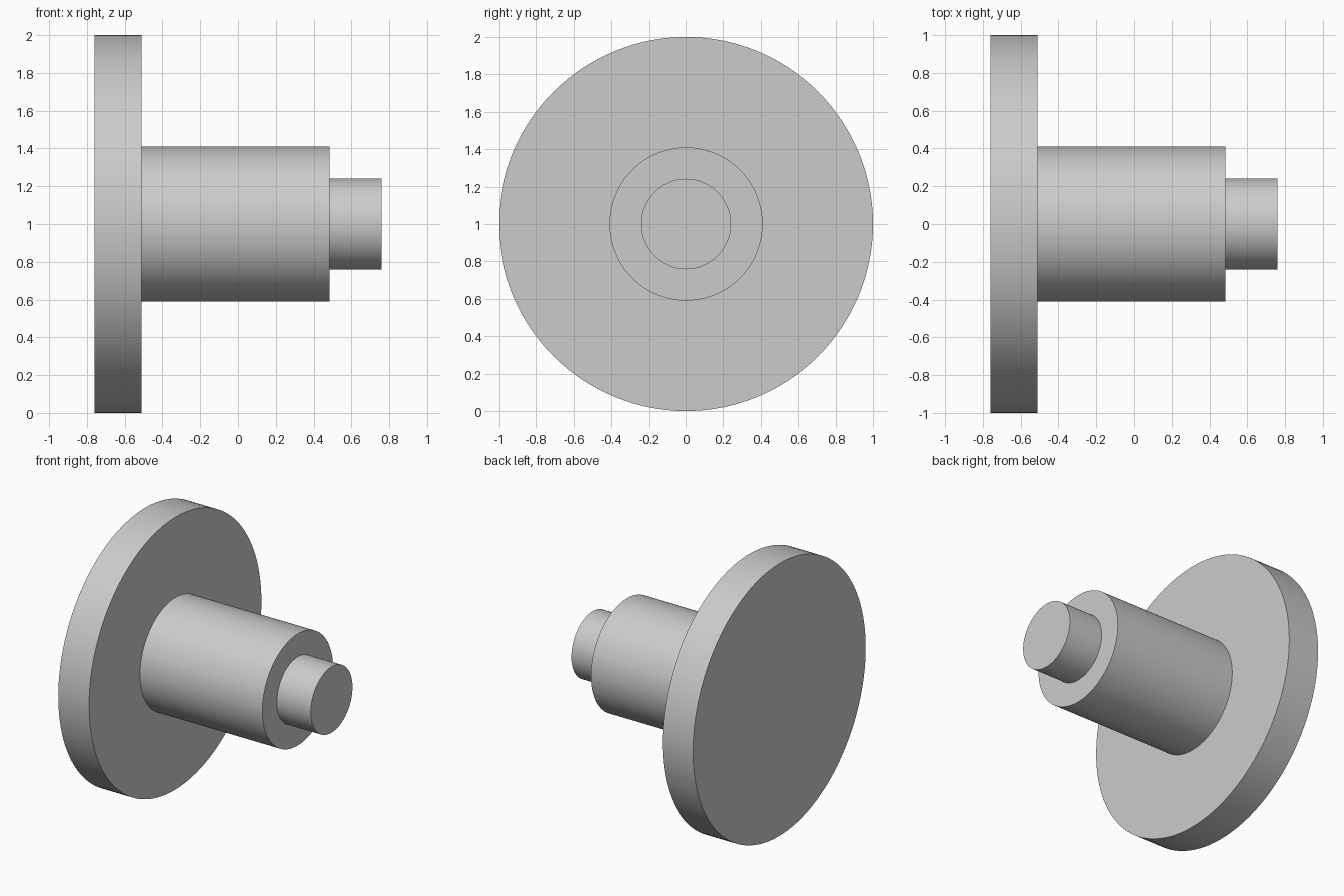
import bpy, bmesh
from math import cos, sin, tau, radians

if "Cube" in bpy.data.objects:
    bpy.data.objects.remove(bpy.data.objects["Cube"])

SIDES = 128
AXIS_Z = 1.0

# Turned profile along x: (x, radius) for the flange, body and end journal
profile = [(-0.76, 1.0), (-0.51, 1.0),
           (-0.51, 0.41), (0.485, 0.41),
           (0.485, 0.242), (0.76, 0.242)]


def turned_part(name, profile):
    bm = bmesh.new()
    rings = [[bm.verts.new((x, r * cos(tau * i / SIDES), AXIS_Z + r * sin(tau * i / SIDES)))
              for i in range(SIDES)] for x, r in profile]
    for a, b in zip(rings, rings[1:]):
        for i in range(SIDES):
            j = (i + 1) % SIDES
            bm.faces.new((a[i], a[j], b[j], b[i]))
    # Flat end caps
    bm.faces.new(rings[0])
    bm.faces.new(rings[-1])
    bmesh.ops.recalc_face_normals(bm, faces=bm.faces[:])
    mesh = bpy.data.meshes.new(name)
    bm.to_mesh(mesh)
    bm.free()
    obj = bpy.data.objects.new(name, mesh)
    bpy.context.collection.objects.link(obj)
    bpy.context.view_layer.objects.active = obj
    obj.select_set(True)
    bpy.ops.object.shade_smooth_by_angle(angle=radians(30))
    return obj


# Flanged stepped shaft, one continuous solid
turned_part("flanged_shaft", profile)
